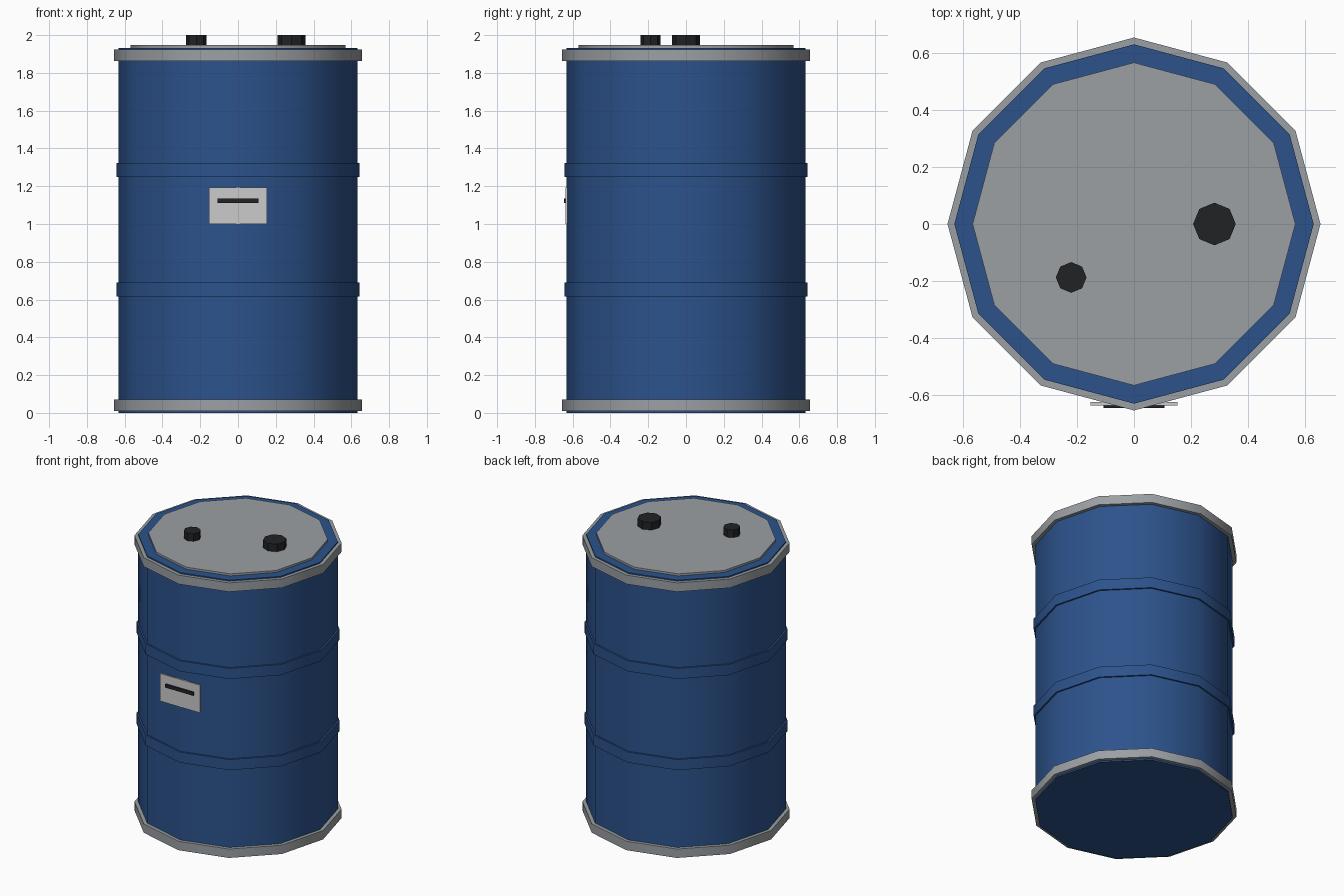
import bpy
from math import radians

if "Cube" in bpy.data.objects:
    bpy.data.objects.remove(bpy.data.objects["Cube"])


def material(name, rgb):
    m = bpy.data.materials.new(name)
    m.diffuse_color = (*rgb, 1)
    m.use_nodes = True
    m.node_tree.nodes["Principled BSDF"].inputs["Base Color"].default_value = m.diffuse_color
    return m


BLUE = material("blue_paint", (0.025, 0.085, 0.26))
STEEL = material("steel", (0.33, 0.35, 0.37))
BLACK = material("black_plastic", (0.015, 0.016, 0.018))
PAPER = material("label_paper", (0.62, 0.65, 0.65))


def drum(name, radius, z0, z1, mat, sides=12, x=0, y=0, smooth=True):
    """Upright prism with a corner on each axis."""
    bpy.ops.mesh.primitive_cylinder_add(vertices=sides, radius=radius, depth=z1 - z0,
                                        location=(x, y, (z0 + z1) / 2))
    ob = bpy.context.object
    ob.name = name
    ob.data.materials.append(mat)
    if smooth:
        bpy.ops.object.shade_smooth_by_angle(angle=radians(40))
    return ob


def box(name, x0, x1, y0, y1, z0, z1, mat):
    bpy.ops.mesh.primitive_cube_add(size=1, location=((x0 + x1) / 2, (y0 + y1) / 2, (z0 + z1) / 2))
    ob = bpy.context.object
    ob.name = name
    ob.scale = (x1 - x0, y1 - y0, z1 - z0)
    bpy.ops.object.transform_apply(location=False, rotation=False, scale=True)
    ob.data.materials.append(mat)


# Barrel shell and its two raised hoops
drum("barrel_body", 0.632, 0.0, 1.933, BLUE)
for name, z in (("lower_hoop", 0.615), ("upper_hoop", 1.25)):
    drum(name, 0.643, z, z + 0.074, BLUE)

# Steel rims at both ends
for name, z in (("bottom_rim", 0.01), ("top_rim", 1.863)):
    drum(name, 0.656, z, z + 0.062, STEEL)

# Lid plate and the two bung caps
drum("lid", 0.568, 1.92, 1.947, STEEL)
drum("large_bung", 0.075, 1.935, 2.0, BLACK, 8, 0.283, 0.0, smooth=False)
drum("small_bung", 0.054, 1.935, 2.0, BLACK, 8, -0.221, -0.188, smooth=False)

# Label plate with dark stripe on the front
box("label", -0.153, 0.153, -0.638, -0.627, 1.0, 1.192, PAPER)
box("label_stripe", -0.108, 0.108, -0.647, -0.636, 1.11, 1.134, BLACK)
